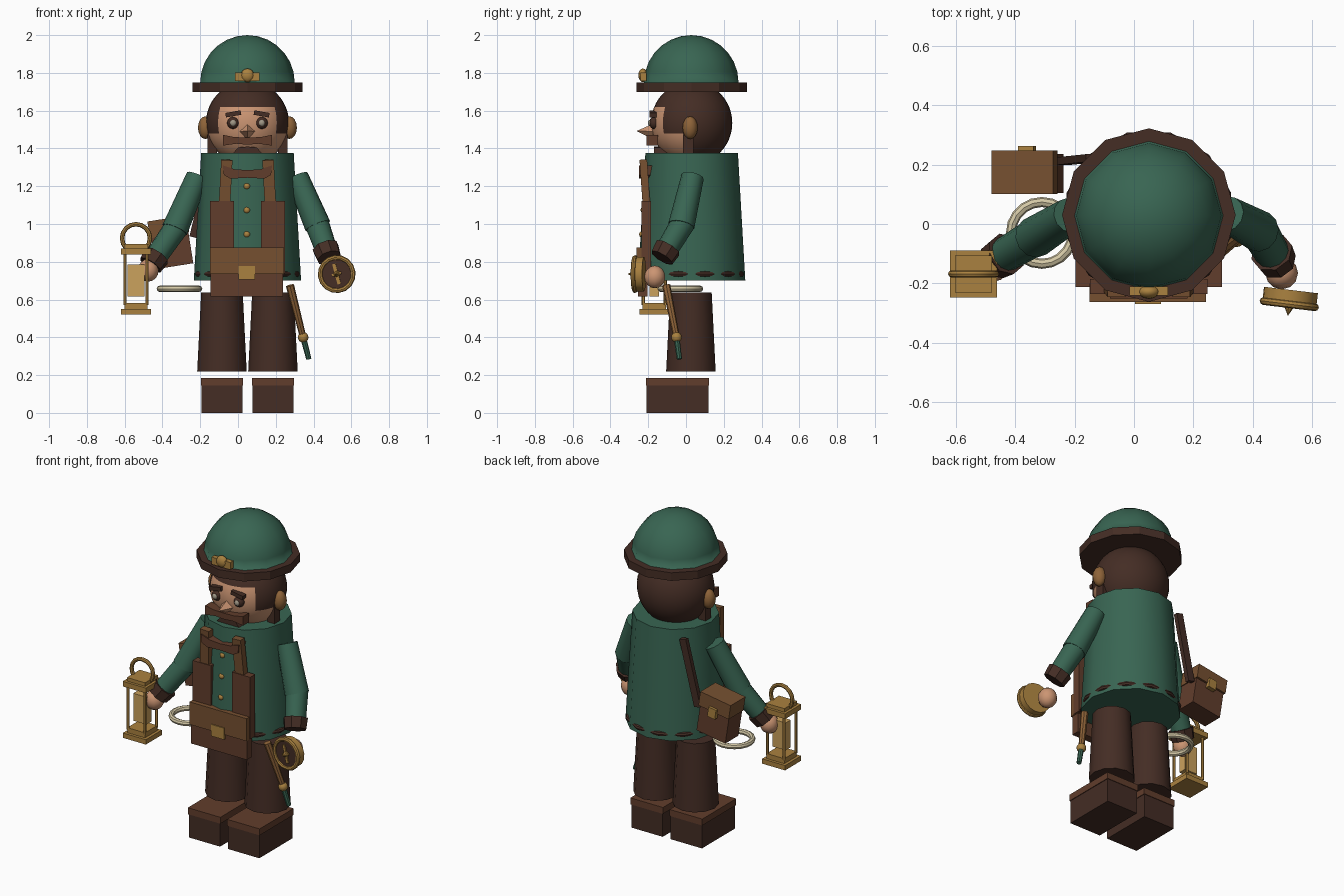
import bpy, bmesh
from math import radians
from mathutils import Vector

if "Cube" in bpy.data.objects:
    bpy.data.objects.remove(bpy.data.objects["Cube"])


def material(name, r, g, b):
    m = bpy.data.materials.new(name)
    m.use_nodes = True
    m.diffuse_color = (r, g, b, 1)
    m.node_tree.nodes["Principled BSDF"].inputs["Base Color"].default_value = (r, g, b, 1)
    return m


GREEN = material("forest green", .04, .13, .085)
DARK = material("dark brown", .058, .026, .018)
BROWN = material("chestnut brown", .12, .047, .025)
LEATHER = material("light leather", .18, .08, .03)
TAN = material("tan", .27, .125, .04)
GOLD = material("brass", .4, .22, .05)
SKIN = material("skin", .6, .3, .17)
CREAM = material("rope cream", .66, .58, .38)
AMBER = material("amber glass", .6, .36, .11)
GREY = material("eye grey", .35, .31, .24)

CX, CY = .05, .03  # body axis


def finish(name, mat, smooth=False):
    ob = bpy.context.object
    ob.name = ob.data.name = name
    ob.data.materials.append(mat)
    if smooth:
        bpy.ops.object.shade_smooth_by_angle(angle=radians(40))
    return ob


def box(name, mat, center, size, rot=(0, 0, 0)):
    bpy.ops.mesh.primitive_cube_add(size=1, location=center, rotation=[radians(a) for a in rot])
    bpy.context.object.scale = size
    return finish(name, mat)


def aim(direction):
    return Vector((0, 0, 1)).rotation_difference(Vector(direction)).to_euler()


def tube(name, mat, a, b, r1, r2=None, sides=12, smooth=True):
    a, b = Vector(a), Vector(b)
    bpy.ops.mesh.primitive_cone_add(vertices=sides, radius1=r1, radius2=r1 if r2 is None else r2,
                                    depth=(b - a).length, location=(a + b) / 2, rotation=aim(b - a))
    return finish(name, mat, smooth)


def ball(name, mat, center, radii, segments=12, rings=8):
    bpy.ops.mesh.primitive_uv_sphere_add(segments=segments, ring_count=rings, radius=1, location=center)
    bpy.context.object.scale = radii
    return finish(name, mat, True)


def ring(name, mat, center, major, minor, axis=(0, 0, 1), segments=16):
    bpy.ops.mesh.primitive_torus_add(major_radius=major, minor_radius=minor, major_segments=segments,
                                     minor_segments=8, location=center, rotation=aim(axis))
    return finish(name, mat, True)


def plate(name, mat, half, y_front, depth):
    """Extruded front-facing outline, given as its +x half from top centre to bottom centre."""
    outline = half + [(-x, z) for x, z in reversed(half) if x > 0]
    bm = bmesh.new()
    face = bm.faces.new([bm.verts.new((CX + x, y_front, z)) for x, z in outline])
    out = bmesh.ops.extrude_face_region(bm, geom=[face])
    bmesh.ops.translate(bm, vec=(0, depth, 0), verts=[v for v in out["geom"] if isinstance(v, bmesh.types.BMVert)])
    bmesh.ops.recalc_face_normals(bm, faces=bm.faces)
    mesh = bpy.data.meshes.new(name)
    bm.to_mesh(mesh)
    bm.free()
    ob = bpy.data.objects.new(name, mesh)
    bpy.context.collection.objects.link(ob)
    mesh.materials.append(mat)
    return ob


# Coat with stitched hem
tube("coat", GREEN, (CX, CY, .7), (CX, CY, 1.375), .284, .245)
hem = ring("hem_stitching", DARK, (CX, CY, .735), .272, .015, segments=12)
hem.rotation_euler.z = radians(15)

# Helmet: half dome, brim, badge
dome = ball("helmet_dome", GREEN, (CX, CY - .002, 1.75), (.25, .25, .25), 12, 14)
bm = bmesh.new()
bm.from_mesh(dome.data)
bmesh.ops.bisect_plane(bm, geom=bm.verts[:] + bm.edges[:] + bm.faces[:],
                       plane_co=(0, 0, 0), plane_no=(0, 0, 1), clear_inner=True)
bm.to_mesh(dome.data)
bm.free()
tube("helmet_brim", DARK, (CX, CY, 1.7), (CX, CY, 1.75), .292, smooth=False)
box("badge_bar", GOLD, (CX, -.225, 1.78), (.13, .03, .045))
ball("badge_stud", GOLD, (CX, -.228, 1.787), (.036, .024, .036))

# Head: hair everywhere except the face window and jaw
head = ball("head", DARK, (CX, CY, 1.535), (.22, .215, .22), 32, 24)
head.data.materials.append(SKIN)
for p in head.data.polygons:
    c = p.center
    if c.y < -.15 and (c.z < -.28 or (abs(c.x) < .66 and c.z < .43)):
        p.material_index = 1

# Paired face parts
for s, side in ((-1, "right"), (1, "left")):
    ball(side + "_ear", TAN, (CX + s * .222, .022, 1.51), (.04, .04, .06))
    box(side + "_sideburn", DARK, (CX + s * .187, .012, 1.44), (.05, .055, .13))
    box(side + "_brow", DARK, (CX + s * .075, -.175, 1.583), (.082, .035, .024), (0, s * 10, 0))
    ball(side + "_eye", DARK, (CX + s * .076, -.168, 1.535), (.032, .028, .032))
    ball(side + "_pupil", GREY, (CX + s * .076, -.19, 1.535), (.017, .012, .017))
tube("nose", SKIN, (CX, -.155, 1.49), (CX, -.262, 1.492), .05, 0, 4, False)
plate("moustache", BROWN, [(0, 1.458), (.07, 1.46), (.13, 1.472), (.13, 1.415), (.06, 1.425), (0, 1.42)], -.208, .06)
plate("chin_beard", DARK, [(0, 1.41), (.05, 1.405), (.08, 1.37), (0, 1.36)], -.17, .08)

# Legs and boots
for s, side in ((-1, "right"), (1, "left")):
    x = CX + s * .135
    tube(side + "_leg", DARK, (x, .026, .22), (x, .026, .637), .131, .11)
    box(side + "_boot", DARK, (x, -.045, .073), (.215, .326, .146))
    box(side + "_boot_cuff", BROWN, (x, -.045, .165), (.224, .334, .04))

# Arms: shoulder, elbow, wrist, hand
ARMS = {
    "right": [(-.215, .03, 1.25), (-.335, -.045, .97), (-.445, -.11, .81), (-.475, -.14, .755)],
    "left": [(.313, .035, 1.25), (.422, -.025, .99), (.472, -.11, .85), (.497, -.165, .72)],
}
for side, joints in ARMS.items():
    shoulder, elbow, wrist, hand = map(Vector, joints)
    tube(side + "_upper_arm", GREEN, shoulder, elbow, .06, .07)
    tube(side + "_forearm", GREEN, elbow + (elbow - wrist) * .15, wrist, .065, .058)
    way = (wrist - elbow).normalized()
    tube(side + "_cuff", DARK, wrist - way * .03, wrist + way * .035, .073, .066, 8)
    ball(side + "_hand", SKIN, hand, (.055, .055, .06))

# Vest front: panels, braces, neckerchief, buttons
for s, side in ((-1, "right"), (1, "left")):
    box(side + "_vest_panel", BROWN, (CX + s * .135, -.21, .93), (.125, .05, .385))
    box(side + "_brace", LEATHER, (CX + s * .115, -.218, 1.225), (.06, .04, .23), (4, s * -3, 0))
plate("neckerchief", BROWN, [(0, 1.285), (.07, 1.29), (.13, 1.31), (.125, 1.26), (.09, 1.24), (0, 1.245)], -.25, .07)
for i, z in enumerate((1.2, 1.073, .945)):
    ball(f"button_{i + 1}", GOLD, (CX - .003, -.215 - (1.2 - z) * .06, z), (.018, .018, .018))

# Belt pouch
box("pouch", BROWN, (.047, -.23, .685), (.385, .05, .14))
box("pouch_flap", LEATHER, (.047, -.232, .805), (.392, .062, .14))
box("pouch_buckle", GOLD, (.047, -.258, .742), (.088, .022, .072))

# Satchel with hanging strap
sx, sy, sz, tilt = -.355, .17, .9, (0, -9, 0)
box("satchel", BROWN, (sx, sy, sz), (.2, .13, .25), tilt)
box("satchel_lid", LEATHER, (sx - .014, sy + .004, sz + .085), (.21, .146, .09), tilt)
box("satchel_clasp", GOLD, (sx - .005, .25, sz + .04), (.052, .026, .06), tilt)
top, low = Vector((-.14, .222, 1.33)), Vector((-.235, .212, .93))
strap = box("satchel_strap", DARK, (top + low) / 2, (.045, .026, (top - low).length))
strap.rotation_euler = aim(top - low)

# Rope coil and hip tool
ring("rope_coil", CREAM, (-.31, -.03, .657), .104, .017, segments=20)
tube("tool_handle", TAN, (.345, -.05, .4), (.275, -.105, .675), .017, .022, 8)
ball("tool_knob", GOLD, (.345, -.05, .4), (.028, .028, .028))
tube("tool_tip", GREEN, (.345, -.05, .4), (.375, -.035, .285), .016, .014, 8)

# Lantern
lx, ly = -.54, -.168
for name, z, width, height in (("base", .535, .158, .03), ("step", .565, .122, .032),
                               ("roof", .855, .158, .032), ("cap", .88, .125, .026)):
    box("lantern_" + name, GOLD, (lx, ly, z), (width, width, height))
for i in range(4):
    px, py = lx + (i % 2 - .5) * .115, ly + (i // 2 - .5) * .115
    tube(f"lantern_post_{i + 1}", GOLD, (px, py, .57), (px, py, .85), .009, sides=6)
box("lantern_glass", AMBER, (lx, ly, .7), (.09, .05, .17))
ring("lantern_handle", GOLD, (lx, ly, .925), .074, .012, (0, 1, 0))

# Compass
c, axis = Vector((.525, -.25, .735)), Vector((-.12, -1, 0)).normalized()
tube("compass_case", GOLD, c - axis * .028, c + axis * .02, .092, sides=16)
ring("compass_rim", GOLD, c + axis * .02, .088, .013, axis)
tube("compass_dial", DARK, c + axis * .015, c + axis * .024, .08, sides=16)
box("compass_needle", GOLD, c + axis * .027, (.018, .008, .11), (0, -15, -7))
box("compass_cross_mark", GOLD, c + axis * .027, (.05, .008, .012), (0, -15, -7))
tube("compass_pivot", GOLD, c + axis * .022, c + axis * .06, .02, 0, 8)
